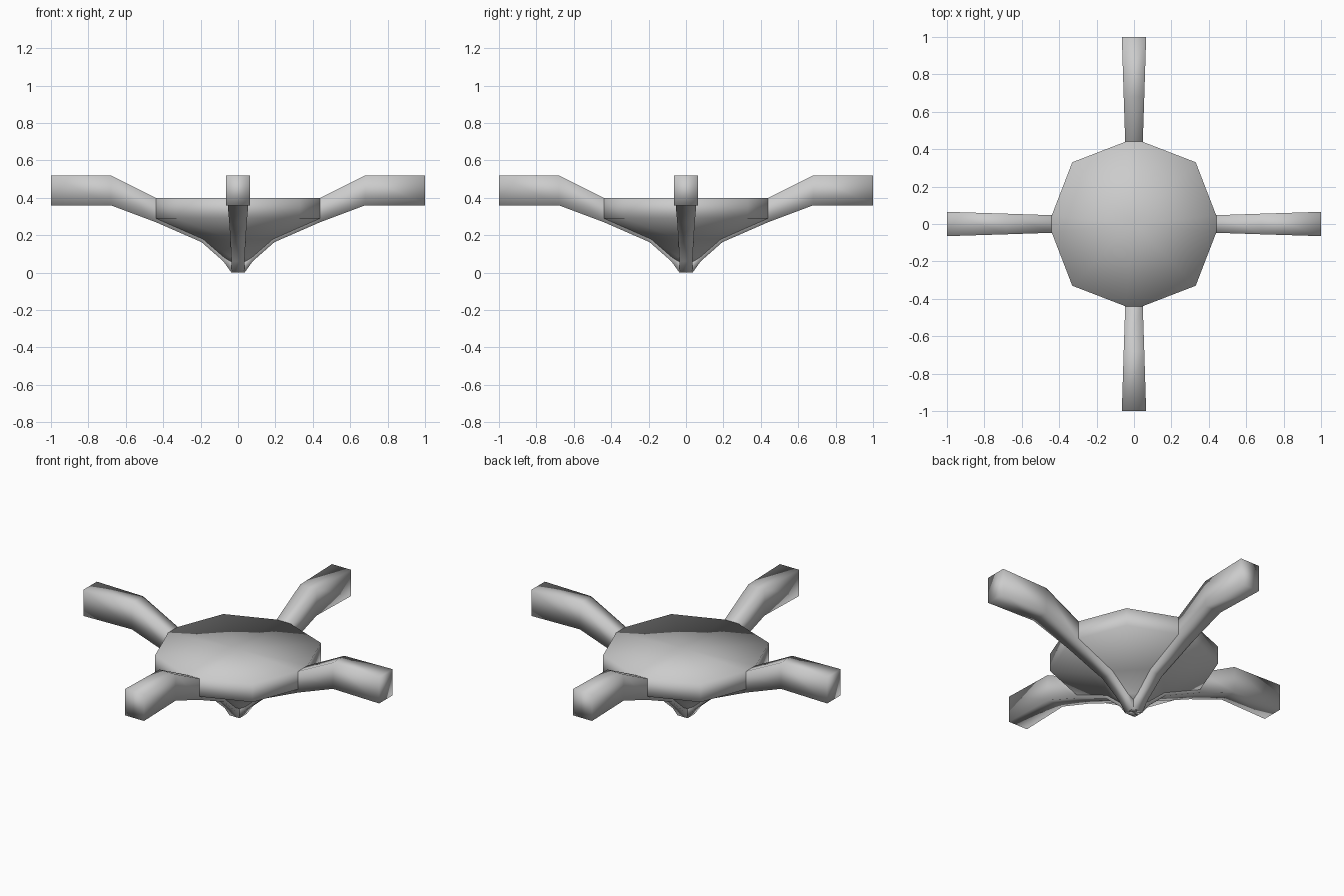
import bpy, bmesh, math
from mathutils import Matrix, Vector

if "Cube" in bpy.data.objects:
    bpy.data.objects.remove(bpy.data.objects["Cube"])

grey = bpy.data.materials.new("light_grey")
grey.diffuse_color = (0.6, 0.6, 0.6, 1)
grey.use_nodes = True
grey.node_tree.nodes["Principled BSDF"].inputs["Base Color"].default_value = grey.diffuse_color


def finish(bm, name):
    bmesh.ops.recalc_face_normals(bm, faces=bm.faces[:])
    for f in bm.faces:
        f.smooth = True
    me = bpy.data.meshes.new(name)
    bm.to_mesh(me)
    bm.free()
    me.materials.append(grey)
    ob = bpy.data.objects.new(name, me)
    bpy.context.collection.objects.link(ob)
    return ob


def ring(bm, points, z):
    """Repeat one quadrant of (x, y) points four times round the z axis."""
    out = []
    for q in range(4):
        rot = Matrix.Rotation(q * math.pi / 2, 3, 'Z')
        out += [bm.verts.new(rot @ Vector((x, y, z))) for x, y in points]
    return out


# Central bowl: flat top, vertical rim, underside sinking to the foot
bm = bmesh.new()
rim = [(0.44, 0.045), (0.33, 0.33), (0.045, 0.44)]
top = ring(bm, rim, 0.40)
low = ring(bm, rim, 0.29)
mid = ring(bm, [(0.19, 0.038), (0.038, 0.19)], 0.18)
foot = ring(bm, [(0.075, 0.033), (0.033, 0.075)], 0.08)
centre = bm.verts.new((0, 0, 0.40))
tip = bm.verts.new((0, 0, 0.02))
for i in range(12):
    j = (i + 1) % 12
    bm.faces.new((centre, top[i], top[j]))
    bm.faces.new((top[i], low[i], low[j], top[j]))
for q in range(4):
    a, c, b = low[3 * q:3 * q + 3]
    d = low[(3 * q + 3) % 12]
    m0, m1, m2 = (mid[(2 * q + k) % 8] for k in range(3))
    bm.faces.new((a, m0, c))
    bm.faces.new((c, m0, m1))
    bm.faces.new((c, m1, b))
    bm.faces.new((b, m1, m2, d))
for i in range(8):
    j = (i + 1) % 8
    bm.faces.new((mid[i], foot[i], foot[j], mid[j]))
    bm.faces.new((foot[i], tip, foot[j]))
finish(bm, "bowl")

# Bent arms: each runs from the foot, under the bowl and out to its end
# (radius, half width, bottom z, top z)
sections = [(0.0, 0.033, 0.0, 0.07), (0.035, 0.033, 0.0, 0.08),
            (0.078, 0.035, 0.06, 0.13), (0.195, 0.04, 0.163, 0.23),
            (0.44, 0.047, 0.27, 0.40), (0.68, 0.055, 0.36, 0.52),
            (1.0, 0.065, 0.36, 0.52)]
for n, side in enumerate(("right", "back", "left", "front")):
    bm = bmesh.new()
    loops = [[bm.verts.new((r, y, z)) for y, z in
              ((-w, b), (w, b), (w, t), (-w, t))] for r, w, b, t in sections]
    for p, q in zip(loops, loops[1:]):
        for i in range(4):
            j = (i + 1) % 4
            bm.faces.new((p[i], p[j], q[j], q[i]))
    bm.faces.new(loops[0])
    bm.faces.new(loops[-1])
    bm.transform(Matrix.Rotation(n * math.pi / 2, 4, 'Z'))
    finish(bm, side + "_arm")
